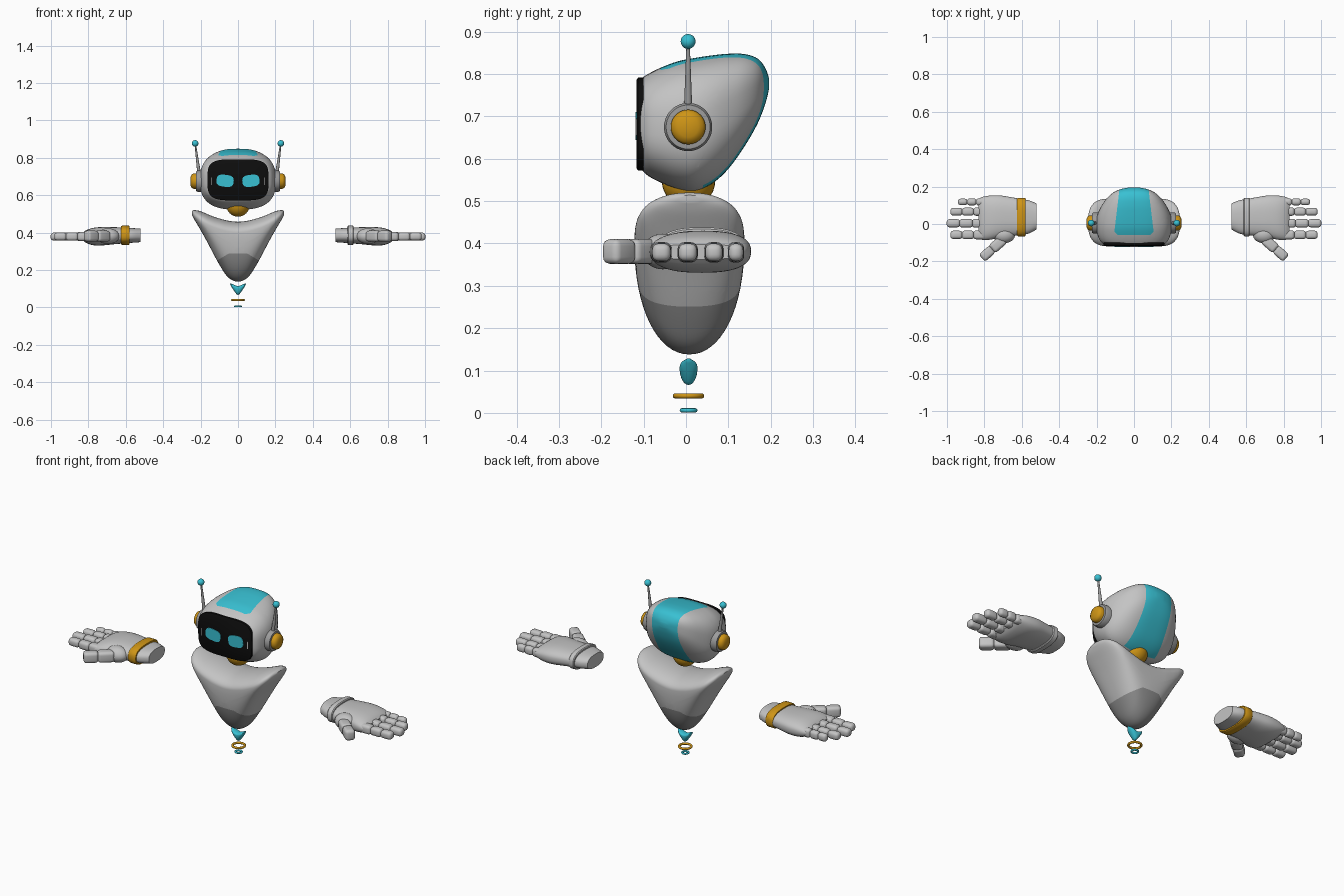
import bpy, bmesh, math
from mathutils import Vector

cube = bpy.data.objects.get("Cube")
if cube:
    bpy.data.objects.remove(cube, do_unlink=True)


def material(name, rgb):
    m = bpy.data.materials.new(name)
    m.use_nodes = True
    m.diffuse_color = (*rgb, 1)
    m.node_tree.nodes["Principled BSDF"].inputs["Base Color"].default_value = (*rgb, 1)
    return m


SHELL = material("light grey shell", (0.55, 0.55, 0.55))
TRIM = material("mid grey trim", (0.33, 0.33, 0.33))
DARK = material("dark grey base", (0.27, 0.27, 0.27))
GOLD = material("gold", (0.62, 0.30, 0.008))
TEAL = material("teal", (0.04, 0.53, 0.65))
BLACK = material("black screen", (0.004, 0.004, 0.004))


def finish(obj, name, mat, angle=40):
    obj.name = obj.data.name = name
    obj.data.materials.append(mat)
    for p in obj.data.polygons:
        p.use_smooth = True
    obj.data.set_sharp_from_angle(angle=math.radians(angle))
    return obj


def spline(rows, steps):
    """Refine the rows with a Catmull-Rom curve."""
    out = []
    for i in range(len(rows) - 1):
        quad = [rows[max(i - 1, 0)], rows[i], rows[i + 1], rows[min(i + 2, len(rows) - 1)]]
        for k in range(steps):
            t = k / steps
            out.append([b + 0.5 * t * (c - a + t * (2*a - 5*b + 4*c - d + t * (3*(b - c) + d - a)))
                        for a, b, c, d in zip(*quad)])
    return out + [list(rows[-1])]


def loft(name, rows, mat, axis="x", power=2.0, steps=1, n=40, side=1):
    """Skin superellipse rows of (position, centre u, centre v, half u, up v, down v)."""
    a = "xyz".index(axis)
    u, v = [i for i in range(3) if i != a]
    bm = bmesh.new()
    rings = []
    for pos, cu, cv, hu, up, dn in spline(rows, steps):
        ring = []
        for k in range(n):
            c, s = math.cos(math.tau * k / n), math.sin(math.tau * k / n)
            p = Vector()
            p[a] = pos
            p[u] = cu + hu * math.copysign(abs(c) ** (2 / power), c)
            p[v] = cv + (up if s > 0 else dn) * math.copysign(abs(s) ** (2 / power), s)
            p.x *= side
            ring.append(bm.verts.new(p))
        rings.append(ring)
    for r, q in zip(rings, rings[1:]):
        for k in range(n):
            bm.faces.new((r[k], r[k - 1], q[k - 1], q[k]))
    bm.faces.new(rings[0])
    bm.faces.new(rings[-1])
    bmesh.ops.recalc_face_normals(bm, faces=bm.faces)
    me = bpy.data.meshes.new(name)
    bm.to_mesh(me)
    bm.free()
    obj = bpy.data.objects.new(name, me)
    bpy.context.collection.objects.link(obj)
    return finish(obj, name, mat)


def disc_rows(cu, cv, profile):
    return [(p, cu, cv, r, r, r) for p, r in profile]


def paint(obj, planes, rule, mat):
    """Cut clean edges along the planes, then colour the faces that meet the rule."""
    obj.data.materials.append(mat)
    bm = bmesh.new()
    bm.from_mesh(obj.data)
    for co, no in planes:
        bmesh.ops.bisect_plane(bm, geom=bm.verts[:] + bm.edges[:] + bm.faces[:],
                               plane_co=co, plane_no=no, dist=1e-5)
    for f in bm.faces:
        if rule(f.calc_center_median()):
            f.material_index = 1
    bm.to_mesh(obj.data)
    bm.free()


def ball(name, loc, r, mat, scale=(1, 1, 1)):
    bpy.ops.mesh.primitive_uv_sphere_add(segments=32, ring_count=16, radius=r, location=loc)
    bpy.context.object.scale = scale
    return finish(bpy.context.object, name, mat)


def hoop(name, z, major, minor, mat):
    bpy.ops.mesh.primitive_torus_add(location=(0, 0.006, z), major_radius=major,
                                     minor_radius=minor, major_segments=40)
    return finish(bpy.context.object, name, mat)


def pad(name, loc, size, turn=0):
    """Rounded block used for each finger joint."""
    bpy.ops.mesh.primitive_cube_add(size=1, location=loc, rotation=(0, 0, turn))
    obj = bpy.context.object
    for vert in obj.data.vertices:
        vert.co = [c * d for c, d in zip(vert.co, size)]
    bev = obj.modifiers.new("rounding", "BEVEL")
    bev.width, bev.segments = 0.016, 4
    return finish(obj, name, SHELL, 100)


# Head: sections from the face to the raised back
head_profile = [(-0.108, 0.578, 0.788, 0.162), (-0.09, 0.56, 0.80, 0.181), (-0.06, 0.544, 0.815, 0.194),
                (-0.02, 0.528, 0.83, 0.202), (0.02, 0.523, 0.838, 0.202), (0.06, 0.54, 0.844, 0.192),
                (0.10, 0.576, 0.848, 0.172), (0.14, 0.632, 0.847, 0.143), (0.17, 0.685, 0.836, 0.108),
                (0.188, 0.732, 0.813, 0.065), (0.196, 0.765, 0.79, 0.02)]
head = loft("head", [(y, 0, (b + t) / 2, w, (t - b) / 2, (t - b) / 2) for y, b, t, w in head_profile],
            SHELL, "y", 2.7, 4, 64)
# Teal crest over the crown and down the back, with clipped front corners
crest_planes = [((0, -0.06, 0), (0, 1, 0))]
for s in (-1, 1):
    crest_planes += [((s * 0.1, 0, 0), (s, 0.12, 0)), ((s * 0.085, -0.06, 0), (s, -1, 0))]


def in_crest(c):
    x = abs(c.x)
    top = c.z > 0.7 and c.y > -0.06 and x - c.y < 0.145
    return x < 0.1 - 0.12 * c.y and (top or c.y > 0.04)


paint(head, crest_planes, in_crest, TEAL)

# Face screen, eyes and side marks
loft("face_screen", [(y, 0, 0.682, w, h, h) for y, w, h in
                     ((-0.1, 0.163, 0.11), (-0.113, 0.163, 0.11), (-0.117, 0.157, 0.104))],
     BLACK, "y", 4, n=64)
for s, label in ((-1, "right"), (1, "left")):
    eye = loft(label + "_eye", [(y, 0, 0, 0.046, 0.032, 0.032) for y in (-0.119, -0.116)], TEAL, "y", 3)
    eye.location = (s * 0.069, 0, 0.677)
    eye.rotation_euler.y = -s * 0.12
    loft(label + "_screen_mark", [(y, s * 0.141, 0.675, 0.002, 0.02, 0.02) for y in (-0.119, -0.116)],
         SHELL, "y", 6, n=16)

    # Ears and antennae
    loft(label + "_ear_ring", disc_rows(0.005, 0.675, ((0.18, 0.057), (0.215, 0.057), (0.224, 0.052),
                                                       (0.225, 0.042))), TRIM, side=s)
    loft(label + "_ear_cap", disc_rows(0.005, 0.675, ((0.2, 0.041), (0.238, 0.041), (0.247, 0.036),
                                                      (0.253, 0.024), (0.255, 0.006))), GOLD, side=s)
    loft(label + "_antenna", [(z, x, 0.005, r, r, r) for z, x, r in
                              ((0.69, 0.205, 0.011), (0.74, 0.211, 0.009), (0.87, 0.228, 0.004))],
         TRIM, "z", n=16, side=s)
    ball(label + "_antenna_tip", (s * 0.229, 0.005, 0.877), 0.0175, TEAL)

# Neck
ball("neck_ball", (0, 0.006, 0.548), 0.063, GOLD)

# Torso: half profile of (x, bottom, widest height, top, half depth), mirrored
half = [(0, 0.138, 0.40, 0.458, 0.13), (0.03, 0.145, 0.402, 0.46, 0.13), (0.06, 0.168, 0.407, 0.465, 0.13),
        (0.09, 0.212, 0.415, 0.473, 0.13), (0.12, 0.265, 0.425, 0.482, 0.129), (0.15, 0.322, 0.438, 0.493, 0.127),
        (0.18, 0.378, 0.453, 0.506, 0.122), (0.21, 0.43, 0.472, 0.517, 0.108),
        (0.235, 0.472, 0.493, 0.52, 0.075), (0.247, 0.498, 0.506, 0.514, 0.025)]
full = [(-r[0], *r[1:]) for r in reversed(half[1:])] + half
torso = loft("torso", [(x, 0.008, w, d, t - w, w - b) for x, b, w, t, d in full], SHELL, "x", 2.1, 4, 64)
base_planes = [((0, 0, 0.288), (0, 0, 1))]
base_planes += [((s * 0.05, 0, 0.288), (s * 0.6, 0, 1)) for s in (-1, 1)]
paint(torso, base_planes, lambda c: c.z < 0.288 and c.z < 0.318 - 0.6 * abs(c.x), DARK)

# Hover tail: a small wedge and two hoops
wedge = [(0, 0.066, 0.105, 0.114, 0.021), (0.015, 0.08, 0.108, 0.118, 0.021),
         (0.03, 0.102, 0.116, 0.125, 0.018), (0.042, 0.123, 0.126, 0.129, 0.005)]
wedge = [(-r[0], *r[1:]) for r in reversed(wedge[1:])] + wedge
loft("tail_wedge", [(x, 0.006, w, d, t - w, w - b) for x, b, w, t, d in wedge], TEAL, "x", 2, 3, 32)
hoop("tail_hoop_large", 0.04, 0.031, 0.006, GOLD)
hoop("tail_hoop_small", 0.006, 0.016, 0.005, TEAL)

# Hands: palm loft, cuff band, fingers and thumb
palm = [(0.522, 0.04, 0.385, 0.07, 0.036, 0.036), (0.56, 0.038, 0.385, 0.088, 0.039, 0.039),
        (0.60, 0.037, 0.385, 0.096, 0.042, 0.042), (0.66, 0.04, 0.384, 0.104, 0.045, 0.046),
        (0.72, 0.04, 0.382, 0.113, 0.048, 0.05), (0.77, 0.034, 0.381, 0.118, 0.045, 0.049),
        (0.81, 0.03, 0.38, 0.115, 0.034, 0.036), (0.832, 0.03, 0.38, 0.105, 0.018, 0.018)]
fingers = (("little", 0.118, 0.94, 0.039), ("ring", 0.066, 0.98, 0.045),
           ("middle", 0.004, 1.0, 0.048), ("index", -0.058, 0.98, 0.048))
for s, label, band_mat, band_w in ((-1, "right", GOLD, 0.023), (1, "left", SHELL, 0.016)):
    loft(label + "_palm", palm, SHELL, "x", 2.5, 4, 48, s)
    band = [(0.602 + k * band_w, 0.037, 0.386, 0.103 - d, 0.052 - d, 0.052 - d)
            for k, d in ((-1, 0.012), (-1, 0.004), (-0.75, 0), (0.75, 0), (1, 0.004), (1, 0.012))]
    loft(label + "_cuff_band", band, band_mat, "x", 2.6, n=48, side=s)
    for finger, y, tip, w in fingers:
        start, step = 0.795, (tip - 0.795) / 3
        for j in range(3):
            pad(f"{label}_{finger}_finger_{j + 1}", (s * (start + step * (j + 0.5)), y, 0.379),
                (step + 0.004, w - 0.002 * j, 0.048 - 0.003 * j))
    ball(label + "_thumb_mound", (s * 0.695, -0.055, 0.381), 0.06, SHELL, (1, 0.8, 0.7))
    for j, (x, y, length) in enumerate(((0.728, -0.108, 0.085), (0.785, -0.158, 0.075))):
        pad(f"{label}_thumb_{j + 1}", (s * x, y, 0.381), (length, 0.056 - 0.004 * j, 0.058), -s * 0.72)
